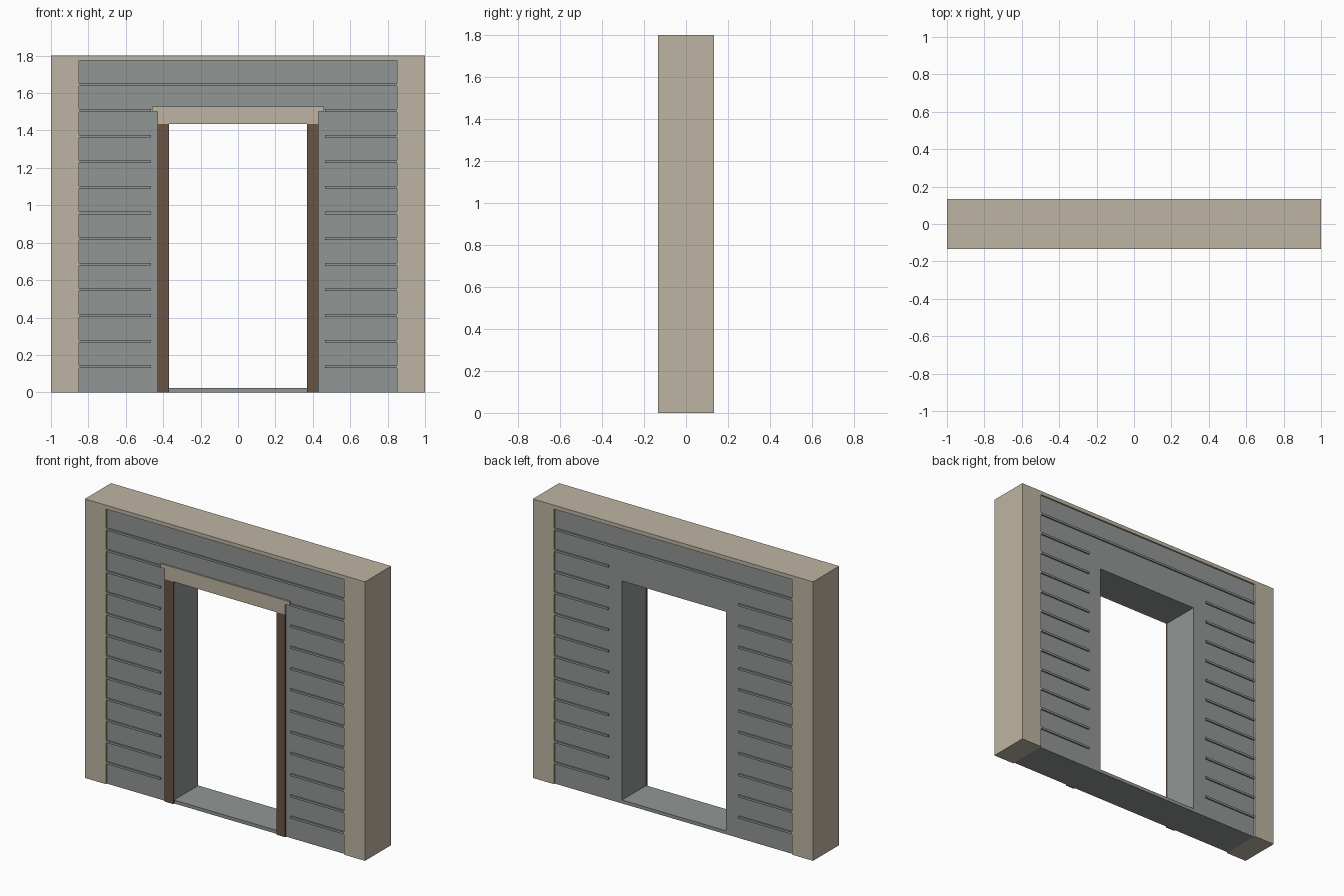
import bpy, bmesh

if "Cube" in bpy.data.objects:
    bpy.data.objects.remove(bpy.data.objects["Cube"])


def material(name, rgb):
    m = bpy.data.materials.new(name)
    m.diffuse_color = (*rgb, 1)
    m.use_nodes = True
    m.node_tree.nodes["Principled BSDF"].inputs["Base Color"].default_value = m.diffuse_color
    return m


TAN = material("pale_stone", (0.515, 0.462, 0.366))
GREY = material("grey_siding", (0.283, 0.305, 0.296))
BROWN = material("brown_wood", (0.138, 0.089, 0.058))

HALF = 0.133      # half depth of the posts and cap
WALL = 0.123      # half depth of the recessed wall
STEP = 0.137      # siding strip spacing


def finish(name, bm, mat):
    bmesh.ops.recalc_face_normals(bm, faces=bm.faces)
    me = bpy.data.meshes.new(name)
    bm.to_mesh(me)
    bm.free()
    me.materials.append(mat)
    ob = bpy.data.objects.new(name, me)
    bpy.context.collection.objects.link(ob)
    return ob


def add_box(bm, x0, x1, y0, y1, z0, z1):
    vs = bmesh.ops.create_cube(bm, size=1)["verts"]
    for v in vs:
        v.co.x = x1 if v.co.x > 0 else x0
        v.co.y = y1 if v.co.y > 0 else y0
        v.co.z = z1 if v.co.z > 0 else z0


def box(name, mat, *dims):
    bm = bmesh.new()
    add_box(bm, *dims)
    return finish(name, bm, mat)


# wall panel with doorway: 3 x 3 cells, middle cell left open, then extruded
bm = bmesh.new()
xs = (-0.85, -0.37, 0.37, 0.85)
zs = (0, 0.022, 1.435, 1.775)
grid = [[bm.verts.new((x, -WALL, z)) for z in zs] for x in xs]
for i in range(3):
    for j in range(3):
        if (i, j) != (1, 1):
            bm.faces.new((grid[i][j], grid[i + 1][j], grid[i + 1][j + 1], grid[i][j + 1]))
ext = bmesh.ops.extrude_face_region(bm, geom=bm.faces[:], use_keep_orig=True)
for g in ext["geom"]:
    if isinstance(g, bmesh.types.BMVert):
        g.co.y = WALL
finish("wall_panel", bm, GREY)

# horizontal siding strips on both faces
bm = bmesh.new()
for y0, y1 in ((-HALF + 0.001, -WALL), (WALL, HALF - 0.001)):
    for k in range(1, 13):
        z = k * STEP
        spans = [(-0.85, 0.85)] if k == 12 else [(-0.85, -0.465), (0.465, 0.85)]
        for x0, x1 in spans:
            add_box(bm, x0, x1, y0, y1, z - 0.007, z + 0.007)
finish("siding_strips", bm, GREY)

# corner posts and door posts
for s, side in ((-1, "left"), (1, "right")):
    a, b = sorted((s * 0.85, s * 1.0))
    box(side + "_corner_post", TAN, a, b, -HALF, HALF, 0, 1.775)
    a, b = sorted((s * 0.368, s * 0.43))
    box(side + "_door_post", BROWN, a, b, -HALF, -WALL, 0, 1.435)

# top cap, door lintel and its ledge
box("top_cap", TAN, -1, 1, -HALF, HALF, 1.775, 1.8)
box("door_lintel", TAN, -0.43, 0.43, -HALF, -WALL, 1.435, 1.502)
box("lintel_ledge", TAN, -0.46, 0.46, -HALF, -WALL, 1.502, 1.527)
